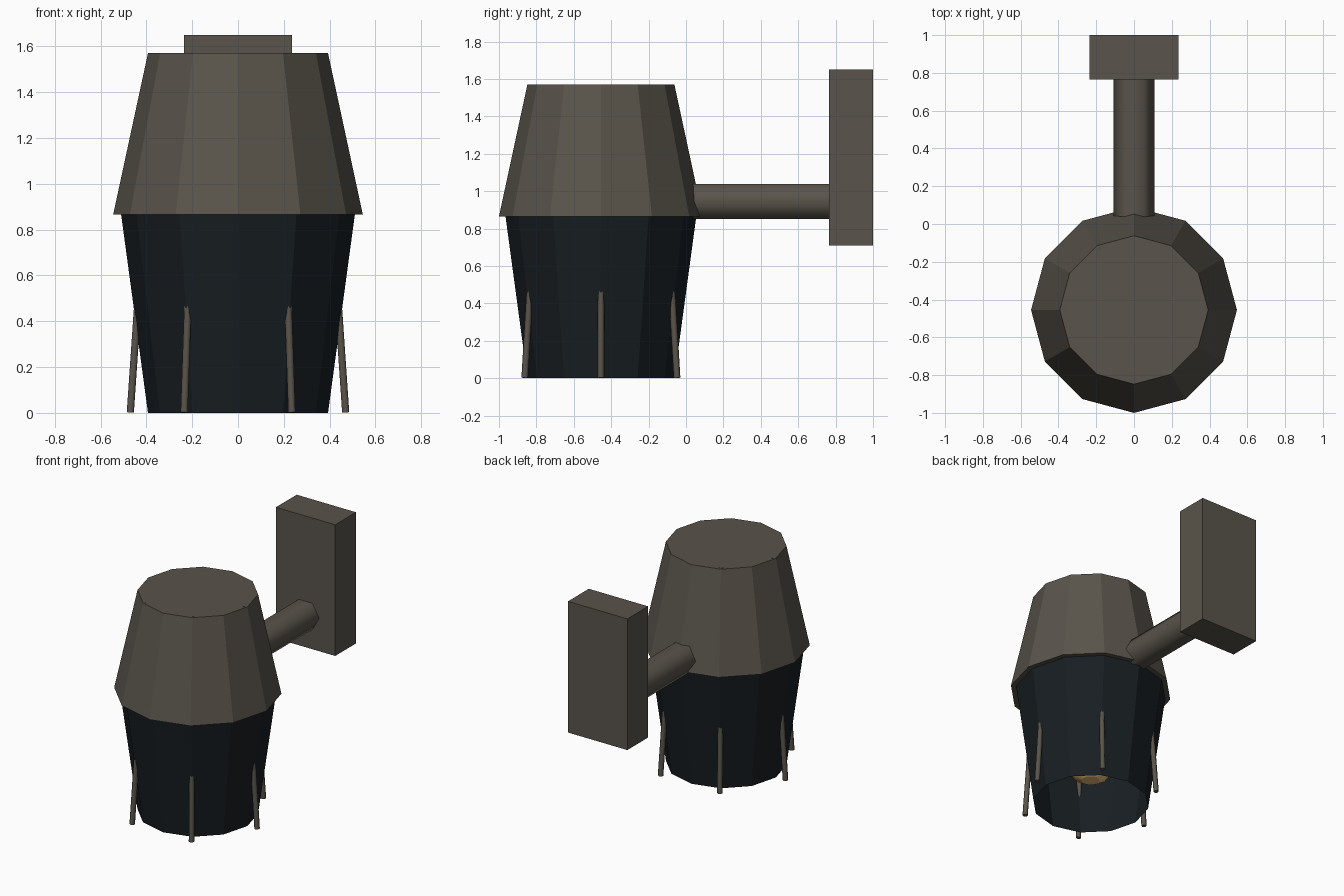
import bpy, bmesh, math
from mathutils import Vector

if "Cube" in bpy.data.objects:
    bpy.data.objects.remove(bpy.data.objects["Cube"])

CY = -0.455  # lamp axis


def material(name, rgb):
    m = bpy.data.materials.new(name)
    m.diffuse_color = (*rgb, 1)
    m.use_nodes = True
    m.node_tree.nodes["Principled BSDF"].inputs["Base Color"].default_value = m.diffuse_color
    return m


bronze = material("bronze", (0.10, 0.088, 0.07))
dark_glass = material("dark_glass", (0.009, 0.013, 0.016))
warm_gold = material("warm_gold", (0.75, 0.48, 0.18))


def finish(name, bm, mat, smooth=False):
    bmesh.ops.recalc_face_normals(bm, faces=bm.faces[:])
    me = bpy.data.meshes.new(name)
    bm.to_mesh(me)
    bm.free()
    me.materials.append(mat)
    for p in me.polygons:
        p.use_smooth = smooth and len(p.vertices) == 4
    ob = bpy.data.objects.new(name, me)
    bpy.context.collection.objects.link(ob)
    return ob


def lathe(name, profile, sides, mat, cap_bottom=True, cap_top=True, smooth=False):
    """Stack rings of (radius, z) round the lamp axis."""
    bm = bmesh.new()
    rings = []
    for r, z in profile:
        rings.append([bm.verts.new((r * math.cos(2 * math.pi * i / sides),
                                    CY + r * math.sin(2 * math.pi * i / sides), z))
                      for i in range(sides)])
    for a, b in zip(rings, rings[1:]):
        for i in range(sides):
            j = (i + 1) % sides
            bm.faces.new((a[i], a[j], b[j], b[i]))
    if cap_bottom:
        bm.faces.new(rings[0])
    if cap_top:
        bm.faces.new(rings[-1])
    return finish(name, bm, mat, smooth)


def rod(name, start, end, radius, sides, mat):
    start, end = Vector(start), Vector(end)
    axis = end - start
    bm = bmesh.new()
    bmesh.ops.create_cone(bm, cap_ends=True, segments=sides, radius1=radius,
                          radius2=radius, depth=axis.length)
    rot = axis.to_track_quat('Z', 'X').to_matrix()
    for v in bm.verts:
        v.co = rot @ v.co + (start + end) / 2
    return finish(name, bm, mat, smooth=True)


# Tapered metal hood and open glass below it
lathe("hood", [(0.545, 0.865), (0.393, 1.57)], 12, bronze)
lathe("glass_shade", [(0.393, 0), (0.51, 0.865)], 12, dark_glass,
      cap_bottom=False, cap_top=False)

# Bulb hanging inside the glass
lathe("bulb", [(0.06, 0.18), (0.12, 0.215), (0.165, 0.29), (0.165, 0.37),
               (0.12, 0.46), (0.07, 0.56), (0.06, 0.865)], 12, warm_gold, smooth=True)

# Six leaning guard rods running from the floor up through the hood
for i in range(6):
    a = i * math.pi / 3
    c, s = math.cos(a), math.sin(a)
    rod(f"guard_rod_{i + 1}", (0.47 * c, CY + 0.47 * s, 0.002),
        (0.363 * c, CY + 0.363 * s, 1.57), 0.018, 6, bronze)

# Hexagonal arm, corners pointing sideways
bm = bmesh.new()
rings = [[bm.verts.new((0.108 * math.cos(i * math.pi / 3), y,
                        0.945 + 0.108 * math.sin(i * math.pi / 3)))
          for i in range(6)] for y in (0.03, 0.78)]
for i in range(6):
    j = (i + 1) % 6
    bm.faces.new((rings[0][i], rings[0][j], rings[1][j], rings[1][i]))
for ring in rings:
    bm.faces.new(ring)
finish("arm", bm, bronze, smooth=True)

# Wall plate
bm = bmesh.new()
bmesh.ops.create_cube(bm, size=1)
for v in bm.verts:
    v.co = Vector((v.co.x * 0.47, v.co.y * 0.235 + 0.8825, v.co.z * 0.94 + 1.18))
finish("wall_plate", bm, bronze)
